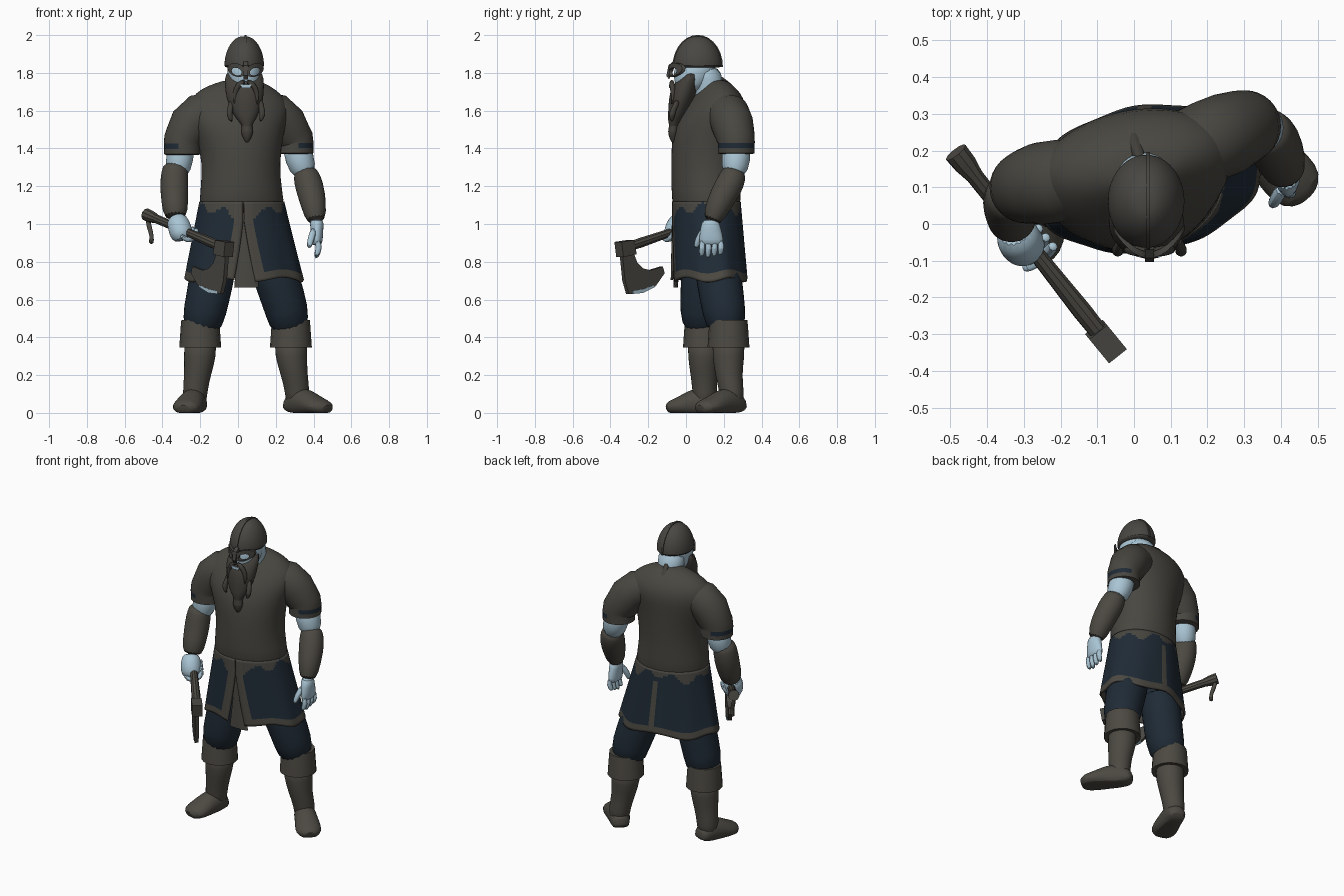
import bpy, bmesh, math
from mathutils import Vector

if "Cube" in bpy.data.objects:
    bpy.data.objects.remove(bpy.data.objects["Cube"], do_unlink=True)

def material(name, r, g, b):
    m = bpy.data.materials.new(name)
    m.use_nodes = True
    m.diffuse_color = (r, g, b, 1)
    m.node_tree.nodes["Principled BSDF"].inputs["Base Color"].default_value = (r, g, b, 1)
    return m

cloth = material("olive grey cloth", .065, .062, .052)
leather = material("brown leather", .073, .067, .055)
hair = material("dark hair", .055, .05, .042)
metal = material("dull metal", .066, .063, .055)
navy = material("navy cloth", .014, .024, .037)
skin = material("pale skin", .40, .56, .66)

def finish(name, bm, mats, sub=0, rule=None):
    """Turn a bmesh into a shaded object; rule(centre) picks a material slot."""
    bmesh.ops.recalc_face_normals(bm, faces=bm.faces)
    if rule:
        for f in bm.faces:
            f.material_index = rule(f.calc_center_median())
    me = bpy.data.meshes.new(name)
    bm.to_mesh(me)
    bm.free()
    ob = bpy.data.objects.new(name, me)
    bpy.context.collection.objects.link(ob)
    for m in mats:
        me.materials.append(m)
    bpy.ops.object.select_all(action='DESELECT')
    ob.select_set(True)
    bpy.context.view_layer.objects.active = ob
    bpy.ops.object.shade_smooth_by_angle(angle=math.radians(35))
    if sub:
        ob.modifiers.new("smooth", 'SUBSURF').levels = sub
    return ob

def bridge(bm, a, b):
    for k in range(len(a)):
        n = (k + 1) % len(a)
        bm.faces.new((a[k], a[n], b[n], b[k]))

def loft(name, rows, *mats, seg=16, yaw=0., flat=False, sub=1, rule=None):
    """Skin elliptical rings (x, y, z, half width, half depth) along a path."""
    bm = bmesh.new()
    pts = [Vector(r[:3]) for r in rows]
    rings = []
    for i, r in enumerate(rows):
        t = (pts[min(i + 1, len(pts) - 1)] - pts[max(i - 1, 0)]).normalized()
        if flat:
            t = Vector((0, 0, -1))
        u = Vector((math.cos(yaw), math.sin(yaw), 0))
        u = (u - t * u.dot(t)).normalized()
        v = t.cross(u)
        rings.append([])
        for a in [math.tau * k / seg for k in range(seg)]:
            p = pts[i] + u * r[3] * math.cos(a) + v * r[-1] * math.sin(a)
            rings[-1].append(bm.verts.new((p.x, p.y, max(p.z, 0))))
    for a, b in zip(rings, rings[1:]):
        bridge(bm, a, b)
    bm.faces.new(rings[0])
    bm.faces.new(rings[-1])
    return finish(name, bm, mats, sub, rule)

def plate(name, outline, place, thick, mat):
    """Extrude a 2D outline; place(u, v, w) maps it into space."""
    bm = bmesh.new()
    a, b = [[bm.verts.new(place(u, v, w)) for u, v in outline] for w in (-thick, thick)]
    bm.faces.new(a)
    bm.faces.new(b)
    bridge(bm, a, b)
    return finish(name, bm, [mat])

# Tunic body, turned a little, with a collar that is low at the front
loft("tunic", [(.015, .16, 1.765, .075, .045), (.01, .162, 1.745, .135, .07), (0, .165, 1.715, .2, .1),
               (0, .163, 1.67, .25, .135), (0, .15, 1.61, .28, .165), (0, .12, 1.52, .255, .185),
               (.015, .11, 1.4, .215, .188), (.015, .105, 1.25, .207, .183), (.02, .108, 1.12, .23, .183),
               (.02, .11, 1.04, .22, .165)], cloth, seg=28, yaw=.2, flat=True)

# Skirt, open at the front, with trimmed edges
def skirt(cols=96, levels=28, yaw=.17):
    bm = bmesh.new()
    grid = []
    for t in [i / levels for i in range(levels + 1)]:
        gap = max(.012, .18 * (t - .2) / .8)
        grid.append([])
        for k in range(cols + 1):
            a = -math.pi / 2 - .1 + gap + (math.tau - 2 * gap) * k / cols
            fold = 1 + .015 * t * math.sin(9 * a)
            u, v = (.226 + .092 * t) * fold * math.cos(a), (.18 + .018 * t) * fold * math.sin(a)
            grid[-1].append(bm.verts.new((.02 + .015 * t + u * math.cos(yaw) - v * math.sin(yaw),
                                          .108 + .016 * t + u * math.sin(yaw) + v * math.cos(yaw),
                                          1.12 - .415 * t + .012 * t * math.sin(5 * a))))
    for i in range(levels):
        for k in range(cols):
            f = bm.faces.new((grid[i][k], grid[i][k + 1], grid[i + 1][k + 1], grid[i + 1][k]))
            edge = min(k, cols - 1 - k)
            wave = 2.2 + 1.4 * math.sin(k * .55) + math.sin(k * .23)
            if i >= levels - 3 or edge < 3 or (i > 4 and abs(k - cols / 2 + .5) < 1):
                f.material_index = 2
            elif i >= wave and i > 10 - 1.5 * edge:
                f.material_index = 1
    ob = finish("skirt", bm, [cloth, navy, leather])
    ob.modifiers.new("thickness", 'SOLIDIFY').thickness = .012

skirt()
loft("front_flap", [(.04, -.03, 1.06, .04, .02), (.045, -.045, .85, .05, .015),
                    (.045, -.055, .665, .065, .012)], cloth, flat=True, sub=0)

# Legs: trousers, boot cuff, shaft and foot
legs = {
    "right": ([(-.11, .1, .88, .13), (-.145, .09, .68, .118), (-.175, .08, .54, .118), (-.2, .09, .42, .1)],
              (-.2, .095), (-.228, .1), (-.283, -.085)),
    "left": ([(.15, .15, .88, .13), (.215, .18, .68, .122), (.26, .2, .54, .118), (.28, .22, .42, .1)],
             (.28, .225), (.315, .243), (.462, .085))}
steps = [(-.3, .045, .02), (-.25, .055, .05), (0, .066, .085), (.35, .07, .075),
         (.7, .082, .05), (.97, .072, .04), (1.08, .03, .025)]
for side, (thigh, (cx, cy), (hx, hy), (tx, ty)) in legs.items():
    loft(side + "_trouser", thigh, navy)
    loft(side + "_boot_cuff", [(cx, cy, .49, .08), (cx, cy, .492, .1), (cx, cy, .46, .103),
                               (cx, cy, .345, .111), (cx, cy, .35, .08)], leather, flat=True, sub=0)
    loft(side + "_boot_shaft", [(cx, cy, .4, .09), (cx, cy, .3, .087), ((cx + hx) / 2, cy, .2, .072),
                                (hx, hy, .11, .066), (hx, hy, .03, .062)], leather, flat=True)
    dx, dy = tx - hx, ty - hy
    loft(side + "_foot", [(hx + dx * s, hy + dy * s, h * .7, w, h) for s, w, h in steps],
         leather, yaw=math.atan2(dy, dx) + math.pi / 2)

# Arms: sleeve with a dark band on the outside, bare elbow and bracer
arms = {
    "right": ([(-.12, .13, 1.6, .1), (-.2, .118, 1.58, .112), (-.252, .11, 1.53, .112), (-.28, .105, 1.47, .104)],
              (-.295, .1), 1.425, [(-.29, .1, 1.46, .075), (-.31, .1, 1.34, .074), (-.325, .08, 1.25, .065)],
              [(-.33, .085, 1.32, .06), (-.335, .075, 1.28, .073), (-.338, .06, 1.2, .077),
               (-.335, .03, 1.12, .072), (-.33, -.01, 1.02, .064)]),
    "left": ([(.12, .2, 1.6, .1), (.2, .225, 1.58, .112), (.252, .245, 1.53, .112), (.285, .26, 1.47, .104)],
             (.302, .266), 1.43, [(.3, .265, 1.46, .075), (.325, .268, 1.34, .08), (.36, .25, 1.25, .064)],
             [(.355, .262, 1.29, .055), (.36, .252, 1.26, .07), (.378, .227, 1.2, .078),
              (.4, .175, 1.11, .07), (.415, .13, 1, .052)])}
for side, (shoulder, (ex, ey), band, elbow, bracer) in arms.items():
    cuff = [(ex, ey, band + d, r) for d, r in ((.015, .099), (0, .098), (-.028, .097), (-.055, .097), (-.06, .085))]
    loft(side + "_sleeve", shoulder + cuff, cloth, navy, sub=0, seg=32, rule=lambda c: int(
        band - .026 < c.z < band - .002 and abs(c.x) > abs(ex) + .025))
    loft(side + "_elbow", elbow, skin)
    loft(side + "_bracer", bracer, leather)

# Open left hand
loft("left_palm", [(.415, .13, 1.03, .042), (.418, .13, .98, .034, .055), (.42, .135, .91, .03, .068),
                   (.415, .135, .885, .026, .06)], skin, flat=True)
for k in range(4):
    y = .085 + k * .033
    loft("left_finger", [(.42, y, .92, .017), (.432, y + .002, .87, .018),
                         (.41, y - .004, .815 + .01 * abs(k - 1), .014)], skin, seg=8)
loft("left_thumb", [(.405, .1, .98, .02), (.385, .065, .92, .02), (.375, .05, .87, .014)], skin, seg=8)

# Axe held in the right hand
grip, tip = Vector((-.485, .195, 1.05)), Vector((-.055, -.345, .865))
axe_yaw = math.atan2(tip.y - grip.y, tip.x - grip.x)

def along(t, r):
    return (*grip.lerp(tip, t), r)

def on_axe(y, z, w):
    return Vector((-.06 - .82 * (y + .34) - w * math.sin(axe_yaw), y + w * math.cos(axe_yaw), z))

loft("axe_handle", [along(0, .034), along(.06, .032), along(.12, .024), along(.5, .022),
                    along(.8, .027), along(1, .024)], leather, seg=10, sub=0)
plate("axe_socket", [(-.36, .905), (-.295, .915), (-.28, .84), (-.35, .825)], on_axe, .031, metal)
plate("axe_blade", [(-.345, .85), (-.285, .85), (-.265, .795), (-.235, .765), (-.195, .755), (-.13, .775),
                    (-.12, .74), (-.165, .675), (-.235, .64), (-.31, .63), (-.33, .7)], on_axe, .012, metal)
plate("axe_edge", [(-.17, .668), (-.235, .635), (-.29, .63), (-.29, .645), (-.235, .655), (-.18, .675)],
      on_axe, .014, skin)
loft("wrist_strap", [(-.48, .19, 1.04, .012), (-.47, .18, .98, .016), (-.455, .17, .94, .01),
                     (-.46, .17, .89, .018)], leather, seg=8)

# Right fist closed around the handle
loft("right_fist", [(-.33, -.015, 1.04, .05), (-.315, -.04, 1, .062), (-.3, -.06, .95, .064),
                    (-.29, -.065, .91, .048)], skin)
for k in range(4):
    x, y, z, _ = along(.39 + k * .045, 0)
    loft("right_finger", [(x + .04, y + .03, z + .03, .017), (x + .035, y + .02, z - .025, .018),
                          (x - .01, y - .02, z - .045, .017), (x - .045, y - .035, z - .01, .015)],
         skin, seg=8, yaw=axe_yaw)

# Head and neck
loft("neck", [(.02, .12, 1.64, .085), (.025, .125, 1.7, .083), (.03, .115, 1.76, .08), (.03, .095, 1.84, .086)],
     skin, flat=True)
loft("face", [(.035, .01, 1.69, .06, .05), (.035, .03, 1.74, .083, .09), (.033, .045, 1.8, .092, .115),
              (.03, .06, 1.88, .09, .11)], skin, flat=True, seg=20)
# Helmet with a crest ridge, eye guards and nose guard
hx, hy = .033, .062
arc = [math.radians(180 * k / 14) for k in range(15)]
loft("helmet", [(hx, hy, 1.825, .1, .12)] + [(hx, hy, 1.835 + .163 * math.sin(a), .107 * math.cos(a),
     .13 * math.cos(a)) for a in arc[:7]], metal, seg=24, flat=True)
plate("helmet_ridge", [(hy + r * .79 * math.cos(a), 1.832 + r * math.sin(a)) for r, path in
                       ((.169, arc), (.15, arc[::-1])) for a in path],
      lambda u, v, w: Vector((hx + .006 + w, u, v)), .005, metal)
for s in (-1, 1):
    bm = bmesh.new()
    loops = []
    for r, depth in ((1, .008), (1, -.01), (.55, -.01), (.55, .008)):
        loops.append([])
        for a in [math.tau * k / 16 for k in range(16)]:
            x = .048 * s + .048 * r * math.cos(a)
            z = 1.815 + .036 * r * math.sin(a) - (.008 if r < 1 else 0) + .2 * (abs(x) - .048)
            loops[-1].append(bm.verts.new((hx + .008 + x, -.083 + depth + x * x * 8, z)))
    for j in range(4):
        bridge(bm, loops[j], loops[j - 1])
    finish("eye_guard", bm, [metal])
plate("nose_guard", [(-.07, 1.86), (-.093, 1.84), (-.104, 1.785), (-.09, 1.765), (-.06, 1.83)],
      lambda u, v, w: Vector((.042 + w, u, v)), .012, metal)
# Beard, moustache, mouth and braids
loft("beard", [(.033, .035, 1.815, .096, .035), (.033, .02, 1.77, .105, .055), (.034, -.005, 1.725, .106, .075),
               (.037, -.025, 1.66, .1, .068), (.04, -.04, 1.6, .078, .055), (.045, -.058, 1.55, .05, .04),
               (.048, -.065, 1.52, .022, .022), (.048, -.07, 1.49, .036, .028), (.048, -.07, 1.46, .024, .02),
               (.048, -.068, 1.43, .008)], hair, flat=True)
for s in (-1, 1):
    loft("moustache", [(.042, -.075, 1.758, .012), (.042 + s * .04, -.075, 1.742, .017),
                       (.042 + s * .062, -.065, 1.69, .015), (.042 + s * .06, -.075, 1.63, .006)],
         hair, seg=8, yaw=math.pi / 2)
    loft("side_braid", [(.042 + s * .075, -.04, 1.66, .018), (.042 + s * .083, -.065, 1.61, .015),
                        (.042 + s * .09, -.075, 1.58, .02), (.042 + s * .075, -.075, 1.54, .007)], hair, seg=8)
plate("lower_lip", [(.012, 1.738), (.072, 1.738), (.064, 1.72), (.022, 1.72)],
      lambda u, v, w: Vector((u, -.086 + w, v)), .004, skin)
loft("back_braid", [(.02, .17, 1.78, .016), (.005, .205, 1.745, .02), (0, .23, 1.72, .03),
                    (0, .24, 1.69, .018), (-.005, .25, 1.66, .008)], hair, seg=8)
